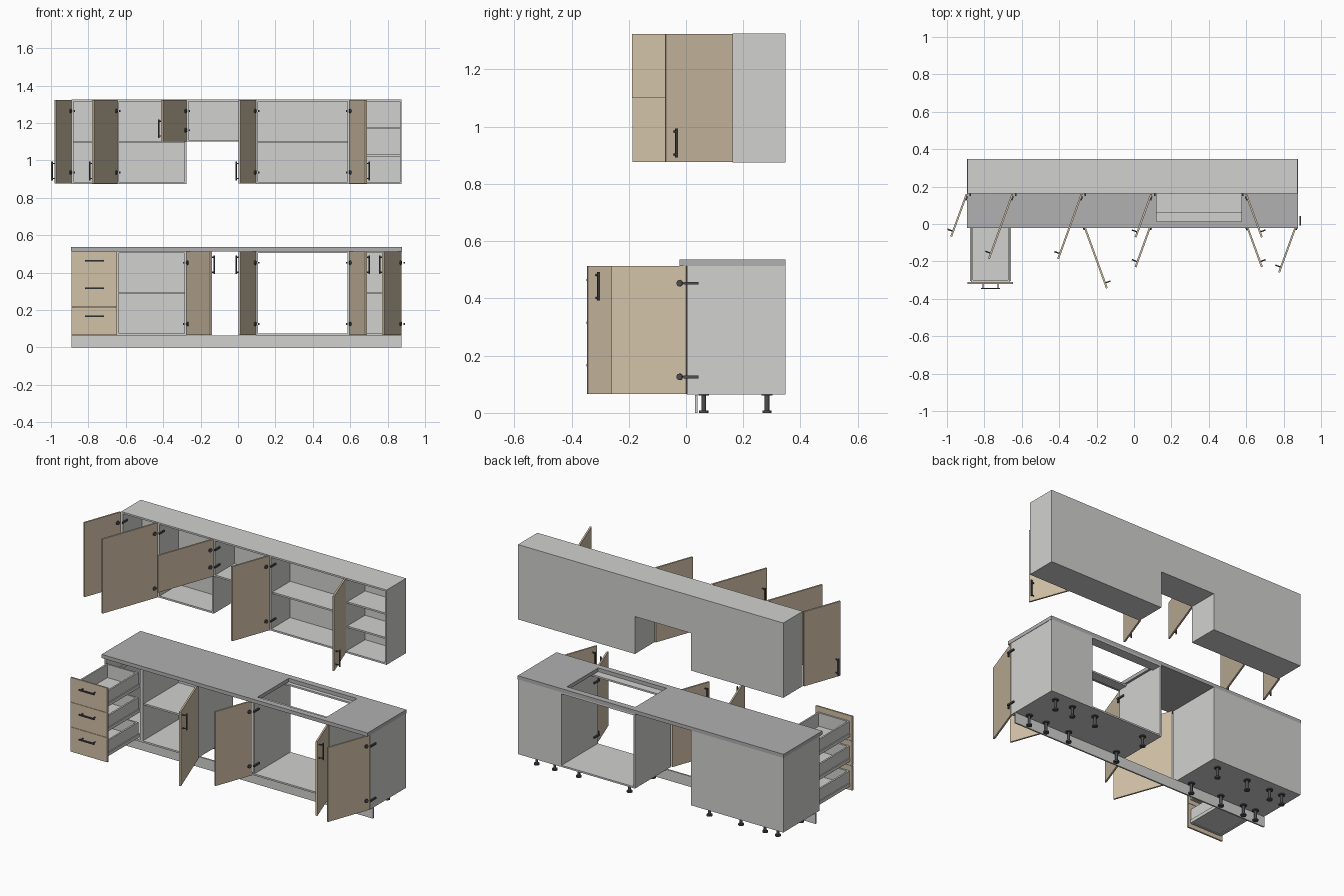
import bpy, bmesh, math
from mathutils import Matrix, Vector

if "Cube" in bpy.data.objects:
    bpy.data.objects.remove(bpy.data.objects["Cube"])


def material(name, rgb):
    m = bpy.data.materials.new(name)
    m.diffuse_color = (*rgb, 1)
    m.use_nodes = True
    m.node_tree.nodes["Principled BSDF"].inputs["Base Color"].default_value = m.diffuse_color
    return m


GREY = material("light grey board", (0.64, 0.64, 0.63))
TOP = material("worktop grey", (0.44, 0.44, 0.44))
WOOD = material("pale wood", (0.65, 0.54, 0.39))
METAL = material("dark metal", (0.07, 0.075, 0.08))
T = 0.01                      # board thickness
BACK = 0.347                  # rear plane of all cabinets
BASE_Y, WALL_Y = 0.003, 0.162  # front planes
BASE_Z = (0.065, 0.514)


def build(name, mat, boxes=(), cylinders=(), matrix=Matrix()):
    """One object from boxes (x0,x1,y0,y1,z0,z1) and cylinders (centre, axis, radius, length)."""
    bm = bmesh.new()
    for x0, x1, y0, y1, z0, z1 in boxes:
        m = Matrix.Translation(((x0 + x1) / 2, (y0 + y1) / 2, (z0 + z1) / 2))
        s = Matrix.Diagonal((abs(x1 - x0), abs(y1 - y0), abs(z1 - z0), 1))
        bmesh.ops.create_cube(bm, size=1, matrix=m @ s)
    for c, axis, r, length in cylinders:
        rot = Vector((0, 0, 1)).rotation_difference(Vector(axis)).to_matrix().to_4x4()
        g = bmesh.ops.create_cone(bm, cap_ends=True, segments=16, radius1=r, radius2=r,
                                  depth=length, matrix=Matrix.Translation(c) @ rot)
        for f in {f for v in g["verts"] for f in v.link_faces}:
            f.smooth = len(f.verts) == 4
    for e in bm.edges:
        if len(e.link_faces) == 2 and e.calc_face_angle() > 0.6:
            e.smooth = False
    me = bpy.data.meshes.new(name)
    bm.to_mesh(me)
    bm.free()
    me.materials.append(mat)
    ob = bpy.data.objects.new(name, me)
    ob.matrix_world = matrix
    bpy.context.collection.objects.link(ob)
    return ob


def cabinet(name, x0, x1, front, z, shelves=(), back=True, rails=False):
    z0, z1 = z
    b = [(x0, x0 + T, front, BACK, z0, z1), (x1 - T, x1, front, BACK, z0, z1),
         (x0 + T, x1 - T, front, BACK, z0, z0 + T)]
    if rails:
        b += [(x0 + T, x1 - T, front, front + 0.06, z1 - T, z1),
              (x0 + T, x1 - T, BACK - 0.06, BACK, z1 - T, z1)]
    else:
        b.append((x0 + T, x1 - T, front, BACK, z1 - T, z1))
    if back:
        b.append((x0 + T, x1 - T, BACK - 0.004, BACK, z0 + T, z1 - T))
    for s in shelves:
        b.append((x0 + T, x1 - T, front + 0.012, BACK - 0.004, s - T / 2, s + T / 2))
    build(name, GREY, b)


def door(name, hinge_x, width, side, front, z, handle_z):
    """Open door; side +1 is hinged on the left, -1 on the right."""
    z0, z1 = z[0] + 0.001, z[1] - 0.001
    w = side * (width - 0.003)
    m = Matrix.Translation((hinge_x, front - 0.0035, 0)) @ Matrix.Rotation(-side * math.radians(110), 4, "Z")
    build(name, WOOD, [(0, w, -T, 0, z0, z1)], matrix=m)
    # bow handle near the free edge
    hx = w - side * 0.03
    build(name + "_handle", METAL,
          [(hx - 0.004, hx + 0.004, -T - 0.027, -T - 0.021, handle_z - 0.05, handle_z + 0.05)],
          [((hx, -T - 0.011, handle_z + d), (0, 1, 0), 0.0035, 0.022) for d in (-0.04, 0.04)], m)
    # hinge cups on the door, hinge arms on the cabinet side
    hz = (z0 + 0.06, z1 - 0.06)
    build(name + "_hinge_cups", METAL, [],
          [((side * 0.022, 0.003, h), (0, 1, 0), 0.011, 0.007) for h in hz], m)
    build(name + "_hinge_arms", METAL,
          [(hinge_x + side * T, hinge_x + side * 0.018, front - 0.012, front + 0.04, h - 0.005, h + 0.005)
           for h in hz])


# wall cabinets
W, W_SHORT = (0.875, 1.325), (1.1, 1.325)
cabinet("wall_cabinet_narrow", -0.89, -0.645, WALL_Y, W, [1.098])
cabinet("wall_cabinet_wide", -0.645, -0.275, WALL_Y, W, [1.098])
cabinet("wall_cabinet_short", -0.275, 0.097, WALL_Y, W_SHORT)
cabinet("wall_cabinet_double", 0.097, 0.595, WALL_Y, W, [1.098])
cabinet("wall_open_shelves", 0.595, 0.875, WALL_Y, W, [1.027, 1.173])
door("wall_door_narrow", -0.89, 0.245, 1, WALL_Y, W, 0.943)
door("wall_door_wide", -0.645, 0.37, 1, WALL_Y, W, 0.943)
door("wall_door_short", -0.275, 0.372, 1, WALL_Y, W_SHORT, 1.17)
door("wall_door_double_left", 0.097, 0.249, 1, WALL_Y, W, 0.943)
door("wall_door_double_right", 0.595, 0.249, -1, WALL_Y, W, 0.943)

# base cabinets, with an appliance gap between the second and third
cabinet("drawer_cabinet", -0.89, -0.645, BASE_Y, BASE_Z, rails=True)
cabinet("base_cabinet_wide", -0.645, -0.275, BASE_Y, BASE_Z, [0.29], rails=True)
cabinet("sink_cabinet", 0.097, 0.595, BASE_Y, BASE_Z, back=False, rails=True)
cabinet("base_cabinet_end", 0.595, 0.875, BASE_Y, BASE_Z, [0.29], rails=True)
door("base_door_wide", -0.275, 0.37, -1, BASE_Y, BASE_Z, 0.442)
door("sink_door_left", 0.097, 0.249, 1, BASE_Y, BASE_Z, 0.442)
door("sink_door_right", 0.595, 0.249, -1, BASE_Y, BASE_Z, 0.442)
door("base_door_end", 0.875, 0.28, 1, BASE_Y, BASE_Z, 0.442)

# pulled-out drawers
for i in range(3):
    z0 = 0.066 + i * 0.1493
    n = f"drawer_{i + 1}"
    fy = -0.31
    build(n + "_front", WOOD, [(-0.889, -0.646, fy - T, fy, z0, z0 + 0.1475)])
    xa, xb, za, zb = -0.872, -0.663, z0 + 0.025, z0 + 0.115
    build(n + "_box", GREY, [(xa, xa + T, fy, 0.0, za, zb), (xb - T, xb, fy, 0.0, za, zb),
                             (xa + T, xb - T, -T, 0.0, za, zb),
                             (xa + T, xb - T, fy, fy + T, za, zb),
                             (xa + T, xb - T, fy + T, -T, za + 0.004, za + 0.01)])
    build(n + "_runners", GREY, [(xa - 0.006, xa, fy + 0.005, 0.28, za, za + 0.02),
                                 (xb, xb + 0.006, fy + 0.005, 0.28, za, za + 0.02)])
    hz = z0 + 0.1
    build(n + "_handle", METAL, [(-0.818, -0.717, fy - T - 0.027, fy - T - 0.021, hz - 0.004, hz + 0.004)],
          [((-0.7675 + d, fy - T - 0.011, hz), (0, 1, 0), 0.0035, 0.022) for d in (-0.04, 0.04)])

# worktop with sink opening
worktop = build("worktop", TOP, [(-0.892, 0.877, -0.022, BACK, 0.514, 0.536)])
cutter = build("sink_opening_cutter", TOP, [(0.12, 0.575, 0.014, 0.31, 0.45, 0.6)])
cutter.hide_render = True
cutter.hide_set(True)
cut = worktop.modifiers.new("sink_opening", "BOOLEAN")
cut.operation = "DIFFERENCE"
cut.solver = "EXACT"
cut.object = cutter

# plinth board and adjustable feet
build("plinth", GREY, [(-0.89, 0.875, 0.032, 0.041, 0.0, 0.063)])
for name, x0, x1 in (("drawer_cabinet", -0.89, -0.645), ("base_cabinet_wide", -0.645, -0.275),
                     ("sink_cabinet", 0.097, 0.595), ("base_cabinet_end", 0.595, 0.875)):
    parts = []
    for x in (x0 + 0.08, x1 - 0.08):
        for y in (0.062, 0.283):
            parts += [((x, y, 0.0325), (0, 0, 1), 0.008, 0.06),
                      ((x, y, 0.004), (0, 0, 1), 0.016, 0.008),
                      ((x, y, 0.0625), (0, 0, 1), 0.019, 0.005)]
    build(name + "_feet", METAL, [], parts)
